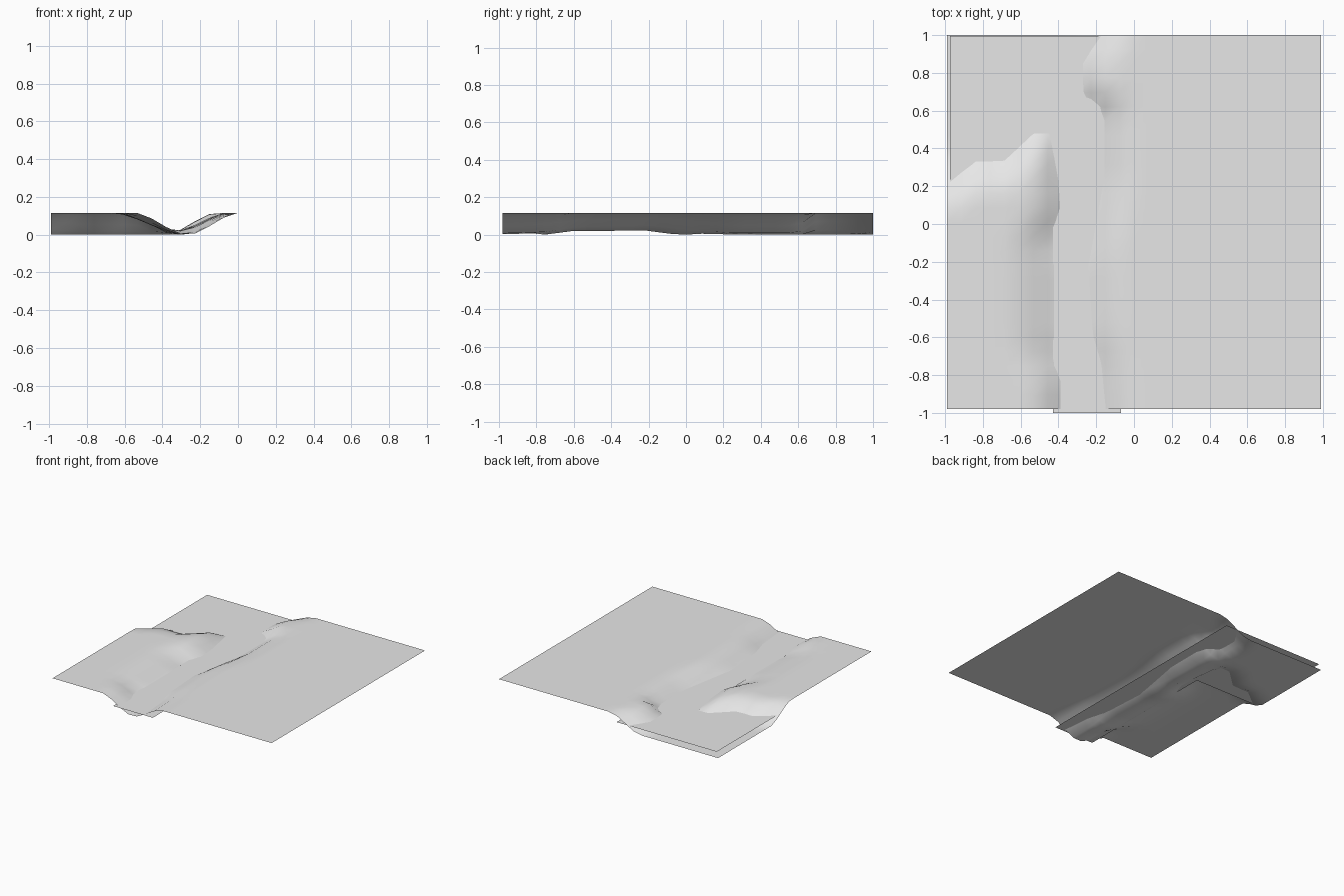
import bpy, bmesh

if "Cube" in bpy.data.objects:
    bpy.data.objects.remove(bpy.data.objects["Cube"])

# One plain grey for land and water
grey = bpy.data.materials.new("plain_grey")
grey.diffuse_color = (0.8, 0.8, 0.8, 1)
grey.use_nodes = True
grey.node_tree.nodes["Principled BSDF"].inputs["Base Color"].default_value = grey.diffuse_color

TOP = 0.115      # plateau height
WATER = 0.046    # water level


def table(t, points):
    """Linear interpolation through (position, value) points."""
    if t <= points[0][0]:
        return points[0][1]
    for (a, va), (b, vb) in zip(points, points[1:]):
        if t <= b:
            return va + (vb - va) * (t - a) / (b - a)
    return points[-1][1]


def ramp(d, width):
    """Soft bank profile: 0 at the foot, 1 at the top, d = 0 at the shoreline."""
    t = min(1.0, max(0.0, d / width + 0.42))
    return 0.45 * t + 0.55 * t * t * (3 - 2 * t)


# Shorelines: left and right river banks along y, lake shore along x
LEFT = [(-0.98, -0.39), (-0.8, -0.39), (-0.7, -0.46), (-0.1, -0.46),
        (0.08, -0.39), (0.23, -0.40), (0.48, -0.45)]
RIGHT = [(-0.98, -0.15), (-0.75, -0.17), (-0.5, -0.2), (-0.1, -0.22),
         (0.25, -0.155), (0.6, -0.155), (0.7, -0.27), (0.86, -0.27), (1.0, -0.17)]
SHORE = [(-0.99, 0.21), (-0.84, 0.33), (-0.69, 0.33), (-0.53, 0.48), (-0.4, 0.48)]
LEFT_WIDTH = [(-0.9, 0.24), (-0.6, 0.33), (-0.15, 0.33), (0.1, 0.24)]
SHORE_WIDTH = [(-0.99, 0.23), (-0.6, 0.3)]
BED = [(-0.98, 0.0), (-0.75, 0.0), (-0.6, 0.02), (-0.2, 0.02), (-0.1, 0.0)]


def height(x, y):
    left = ramp(table(y, LEFT) - x, table(y, LEFT_WIDTH))
    left = min(left, ramp(table(x, SHORE) - y, table(x, SHORE_WIDTH)))
    right = ramp(x - table(y, RIGHT), 0.24)
    bed = table(y, BED)
    return bed + (TOP - bed) * max(left, right)


def add_object(name, bm):
    mesh = bpy.data.meshes.new(name)
    bm.to_mesh(mesh)
    bm.free()
    mesh.materials.append(grey)
    obj = bpy.data.objects.new(name, mesh)
    bpy.context.collection.objects.link(obj)
    return obj


# Terrain: open sheet with river bed and low lake basin
bm = bmesh.new()
bmesh.ops.create_grid(bm, x_segments=26, y_segments=26, size=0.99)
for v in bm.verts:
    v.co.y += 0.01
    v.co.z = height(v.co.x, v.co.y)
for f in bm.faces:
    f.smooth = True
add_object("terrain", bm)

# Water: flat L-shaped sheet, river strip plus lake
bm = bmesh.new()
outline = [(-0.43, -1.0), (-0.07, -1.0), (-0.07, 0.995),
           (-0.975, 0.995), (-0.975, 0.22), (-0.43, 0.22)]
bm.faces.new([bm.verts.new((x, y, WATER)) for x, y in outline])
add_object("water", bm)
